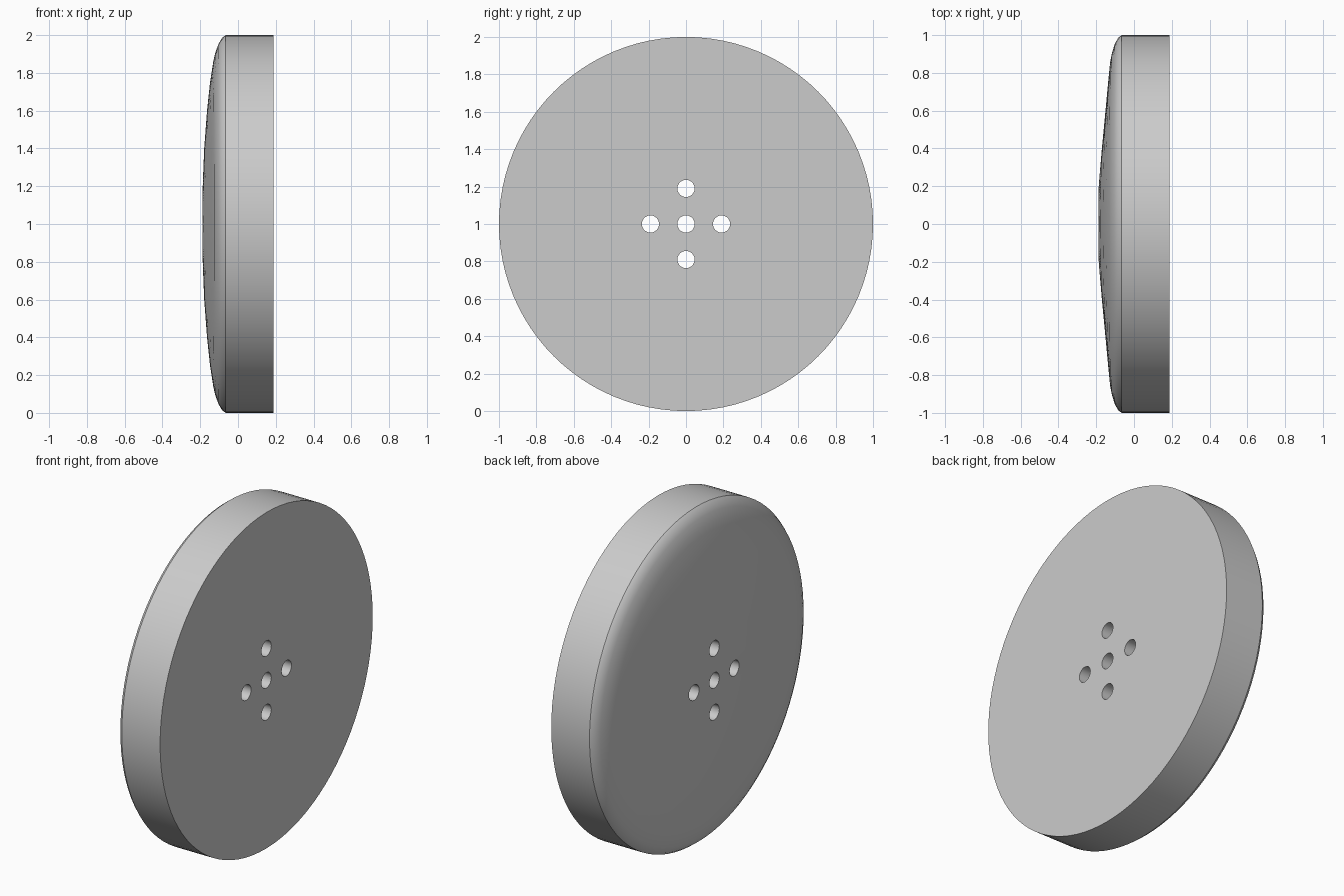
import bpy, bmesh, math

cube = bpy.data.objects.get("Cube")
if cube:
    bpy.data.objects.remove(cube)

grey = bpy.data.materials.new("plain grey")
grey.use_nodes = True
colour = (0.6, 0.6, 0.6, 1)
grey.diffuse_color = colour
grey.node_tree.nodes["Principled BSDF"].inputs["Base Color"].default_value = colour

SEGMENTS = 96
FLAT_X = 0.187

# Dome profile: radius, x along the sides, x along top and bottom
PROFILE = [(1.0, -0.065, -0.065), (0.985, -0.085, -0.085), (0.95, -0.103, -0.105),
           (0.9, -0.118, -0.122), (0.86, -0.126, -0.131), (0.75, -0.137, -0.148),
           (0.6, -0.151, -0.164), (0.4, -0.170, -0.179), (0.2, -0.187, -0.187)]

# Disc: flat back, straight rim and shallow domed face
bm = bmesh.new()
rings = []
for radius, side_x, top_x in [(1.0, FLAT_X, FLAT_X)] + PROFILE:
    ring = []
    for i in range(SEGMENTS):
        a = math.tau * i / SEGMENTS
        x = side_x + (top_x - side_x) * math.sin(a) ** 2
        ring.append(bm.verts.new((x, radius * math.cos(a), 1 + radius * math.sin(a))))
    rings.append(ring)
for outer, inner in zip(rings, rings[1:]):
    for i in range(SEGMENTS):
        j = (i + 1) % SEGMENTS
        bm.faces.new((outer[i], outer[j], inner[j], inner[i]))
bm.faces.new(rings[0])
bm.faces.new(rings[-1])
bmesh.ops.recalc_face_normals(bm, faces=bm.faces)
mesh = bpy.data.meshes.new("button_disc")
bm.to_mesh(mesh)
bm.free()
mesh.materials.append(grey)
disc = bpy.data.objects.new("button_disc", mesh)
bpy.context.collection.objects.link(disc)

# Five through holes in a cross
for n, (y, z) in enumerate([(0, 0), (0.19, 0), (-0.19, 0), (0, 0.19), (0, -0.19)]):
    bpy.ops.mesh.primitive_cylinder_add(vertices=32, radius=0.046, depth=1,
                                        location=(0, y, 1 + z),
                                        rotation=(0, math.pi / 2, 0))
    cutter = bpy.context.object
    cutter.name = f"hole_cutter_{n + 1}"
    cutter.data.materials.append(grey)
    mod = disc.modifiers.new(f"hole_{n + 1}", 'BOOLEAN')
    mod.operation = 'DIFFERENCE'
    mod.solver = 'EXACT'
    mod.object = cutter
    cutter.hide_render = True

# Apply the holes and drop the cutters
bpy.ops.object.select_all(action='DESELECT')
bpy.context.view_layer.objects.active = disc
disc.select_set(True)
for mod in list(disc.modifiers):
    cutter = mod.object
    bpy.ops.object.modifier_apply(modifier=mod.name)
    bpy.data.objects.remove(cutter)
bpy.ops.object.shade_smooth_by_angle(angle=math.radians(35))
